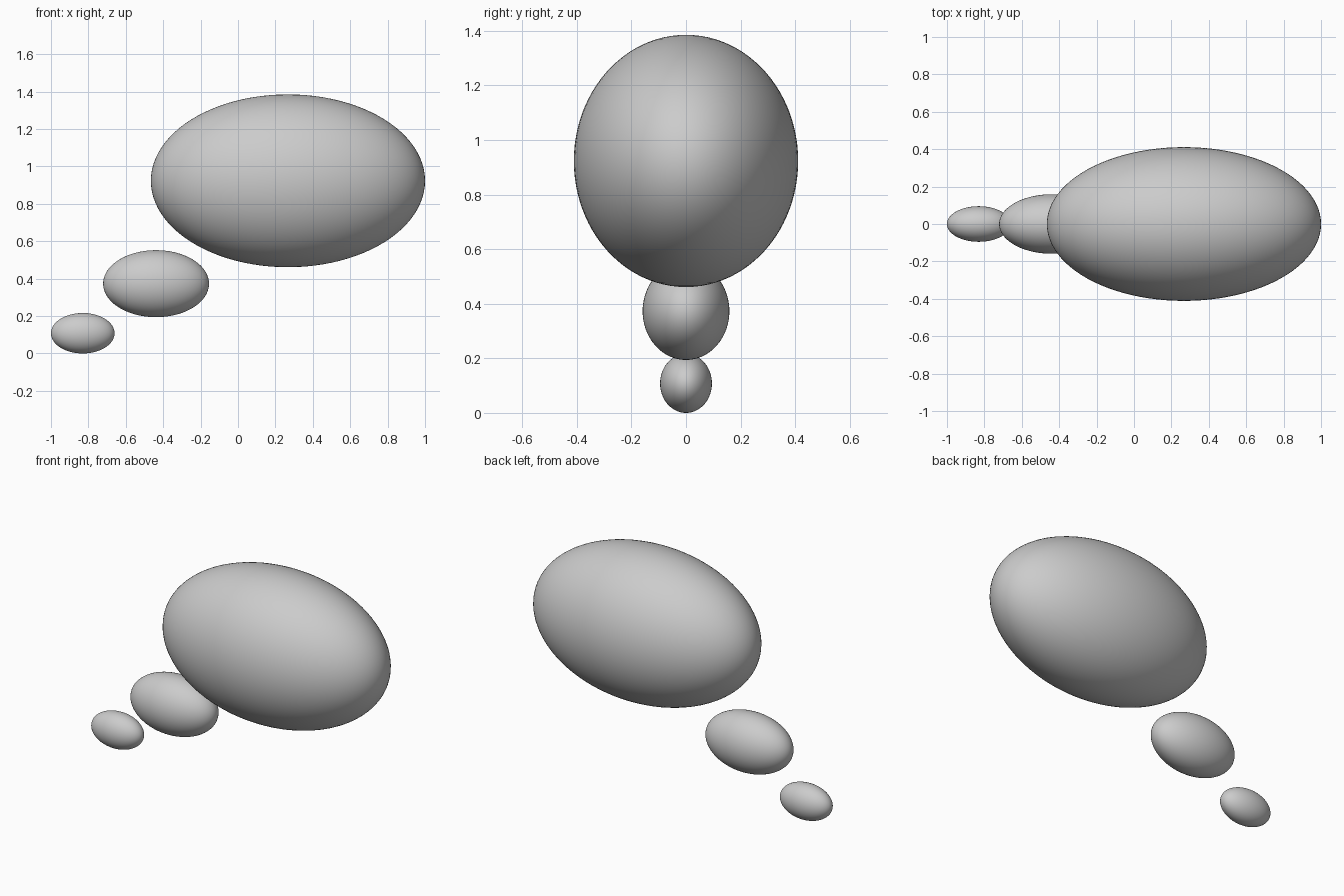
import bpy

if "Cube" in bpy.data.objects:
    bpy.data.objects.remove(bpy.data.objects["Cube"])


def bubble(name, x, z, rx, ry, rz):
    """Smooth ellipsoid centred on the y = 0 plane."""
    bpy.ops.mesh.primitive_uv_sphere_add(segments=96, ring_count=48, radius=1, location=(x, 0, z))
    ob = bpy.context.object
    ob.name = name
    ob.scale = (rx, ry, rz)
    bpy.ops.object.transform_apply(location=False, rotation=False, scale=True)
    bpy.ops.object.shade_smooth()
    return ob


# Main bubble with two shrinking tail bubbles
bubble("main_bubble", 0.267, 0.923, 0.733, 0.411, 0.462)
bubble("middle_tail_bubble", -0.438, 0.373, 0.283, 0.159, 0.179)
bubble("small_tail_bubble", -0.83, 0.108, 0.17, 0.095, 0.108)
